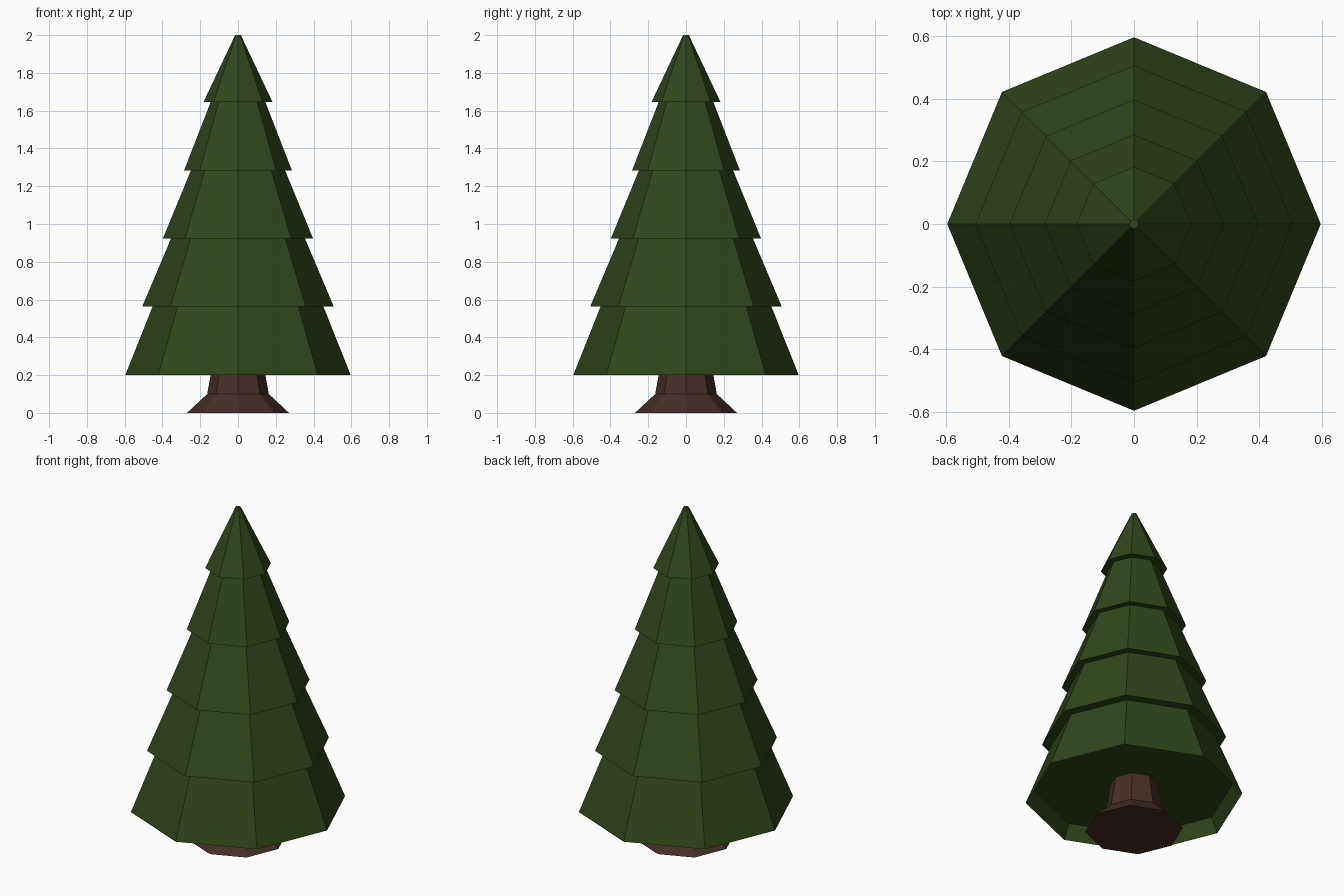
import bpy, bmesh
from math import cos, sin, pi

if "Cube" in bpy.data.objects:
    bpy.data.objects.remove(bpy.data.objects["Cube"])

SIDES = 8


def material(name, rgb):
    m = bpy.data.materials.new(name)
    m.diffuse_color = (*rgb, 1)
    m.use_nodes = True
    m.node_tree.nodes["Principled BSDF"].inputs["Base Color"].default_value = m.diffuse_color
    return m


def lathe(name, profile, mat):
    """Closed flat-sided solid from (radius, z) points, capped at both ends."""
    bm = bmesh.new()
    rings = [[bm.verts.new((r * cos(2 * pi * i / SIDES), r * sin(2 * pi * i / SIDES), z))
              for i in range(SIDES)] for r, z in profile]
    for a, b in zip(rings, rings[1:]):
        for i in range(SIDES):
            j = (i + 1) % SIDES
            bm.faces.new((a[i], a[j], b[j], b[i]))
    bm.faces.new(rings[0][::-1])
    bm.faces.new(rings[-1])
    bmesh.ops.recalc_face_normals(bm, faces=bm.faces)
    mesh = bpy.data.meshes.new(name)
    bm.to_mesh(mesh)
    bm.free()
    mesh.materials.append(mat)
    obj = bpy.data.objects.new(name, mesh)
    bpy.context.collection.objects.link(obj)
    return obj


green = material("needles", (0.03, 0.06, 0.01))
brown = material("bark", (0.06, 0.027, 0.02))

# Trunk with flared foot
lathe("trunk", [(0.27, 0), (0.163, 0.1), (0.145, 0.2), (0.132, 0.285)], brown)

# Stacked tiers: bottom z, bottom radius, top radius
tiers = [(0.2, 0.597, 0.452), (0.563, 0.507, 0.355), (0.922, 0.398, 0.25),
         (1.282, 0.286, 0.145), (1.645, 0.183, 0.015)]
tops = [t[0] for t in tiers[1:]] + [2.0]

# Foliage, starting with the recessed underside
profile = [(0.555, 0.285)]
for (z, r0, r1), top in zip(tiers, tops):
    profile += [(r0, z), (r1, top)]
lathe("foliage", profile, green)
